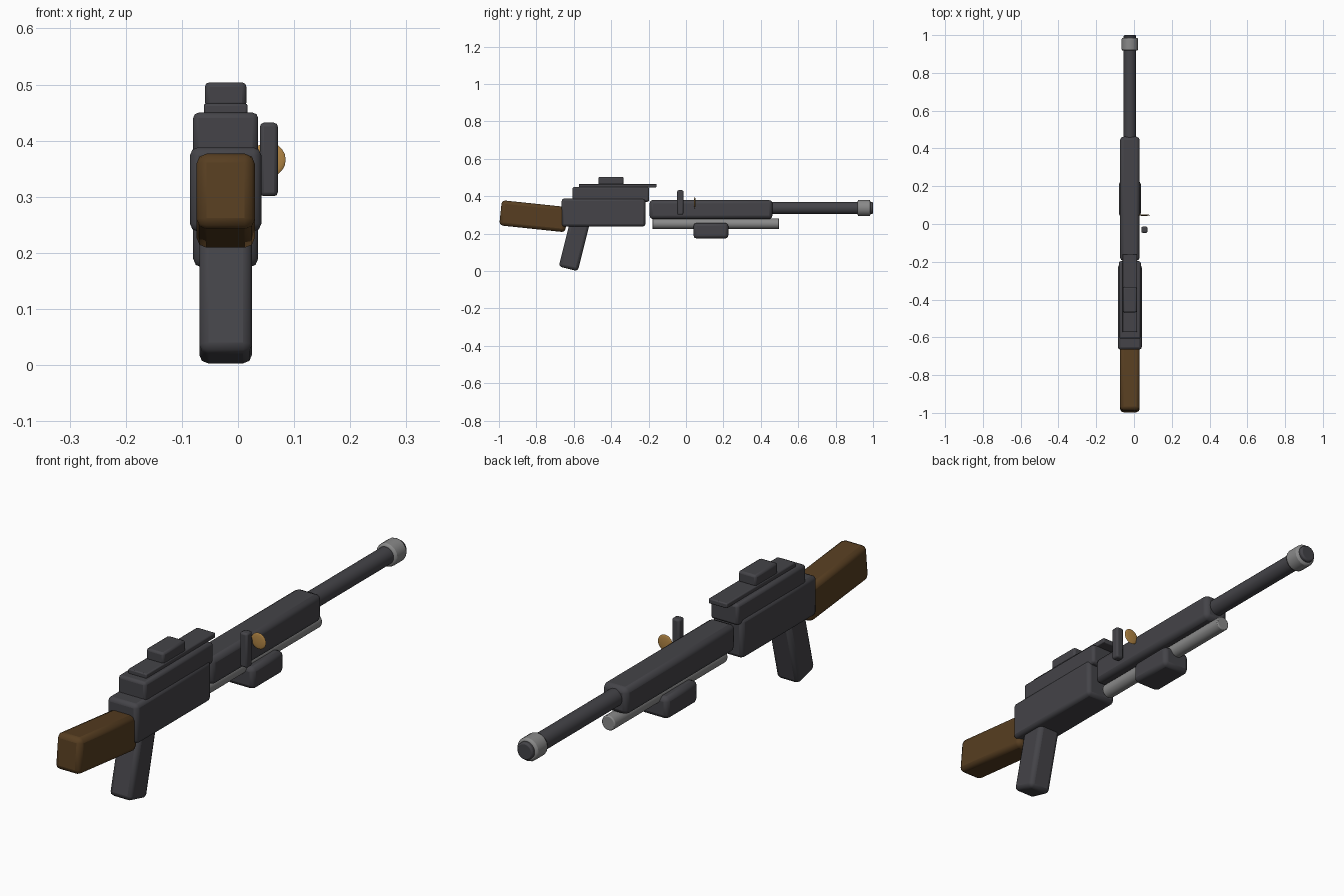
import bpy
import bmesh
from math import radians
from mathutils import Matrix

cube = bpy.data.objects.get("Cube")
if cube:
    bpy.data.objects.remove(cube, do_unlink=True)

AXIS_X = -0.022  # centre line of the body


def material(name, colour):
    mat = bpy.data.materials.new(name)
    mat.use_nodes = True
    mat.diffuse_color = (*colour, 1)
    mat.node_tree.nodes["Principled BSDF"].inputs["Base Color"].default_value = (*colour, 1)
    return mat


dark = material("dark gunmetal", (0.058, 0.057, 0.065))
wood = material("brown wood", (0.095, 0.048, 0.015))
steel = material("grey steel", (0.25, 0.25, 0.25))
brass = material("brass", (0.45, 0.24, 0.06))


def finish(name, bm, mat, place, bevel):
    """Make an object from bm, round its edges and smooth it."""
    mesh = bpy.data.meshes.new(name)
    bm.to_mesh(mesh)
    bm.free()
    mesh.materials.append(mat)
    ob = bpy.data.objects.new(name, mesh)
    ob.matrix_world = place
    bpy.context.collection.objects.link(ob)
    if bevel:
        mod = ob.modifiers.new("Rounded edges", "BEVEL")
        mod.width = bevel
        mod.segments = 2
        mod.limit_method = "ANGLE"
        mod.angle_limit = radians(40)
    bpy.ops.object.select_all(action="DESELECT")
    ob.select_set(True)
    bpy.context.view_layer.objects.active = ob
    bpy.ops.object.shade_smooth_by_angle(angle=radians(30))
    return ob


def box(name, mat, centre, size, bevel, tilt=0):
    bm = bmesh.new()
    bmesh.ops.create_cube(bm, size=1)
    bmesh.ops.scale(bm, vec=size, verts=bm.verts)
    place = Matrix.Translation(centre) @ Matrix.Rotation(radians(tilt), 4, "X")
    return finish(name, bm, mat, place, bevel)


def span_box(name, mat, width, y, z, bevel, x=AXIS_X):
    """Upright box given by its y and z ranges."""
    centre = (x, sum(y) / 2, sum(z) / 2)
    return box(name, mat, centre, (width, y[1] - y[0], z[1] - z[0]), bevel)


def rod(name, mat, radius, y, z, bevel, sides=24):
    """Cylinder along y."""
    bm = bmesh.new()
    bmesh.ops.create_cone(bm, cap_ends=True, segments=sides, radius1=radius,
                          radius2=radius, depth=y[1] - y[0])
    place = Matrix.Translation((AXIS_X, sum(y) / 2, z)) @ Matrix.Rotation(radians(90), 4, "X")
    return finish(name, bm, mat, place, bevel)


# Stock and grip
box("stock", wood, (AXIS_X, -0.815, 0.293), (0.104, 0.355, 0.135), 0.018, -6)
box("pistol_grip", dark, (AXIS_X, -0.598, 0.138), (0.094, 0.105, 0.26), 0.016, -14)

# Receiver, cover and sight rail
span_box("receiver", dark, 0.127, (-0.665, -0.217), (0.238, 0.388), 0.014)
span_box("receiver_cover", dark, 0.116, (-0.607, -0.197), (0.37, 0.45), 0.01)
span_box("sight_rail", dark, 0.078, (-0.573, -0.158), (0.447, 0.466), 0.004)
span_box("rear_sight", dark, 0.074, (-0.468, -0.334), (0.46, 0.504), 0.008)

# Handguard, barrel and muzzle
span_box("handguard", dark, 0.104, (-0.195, 0.462), (0.278, 0.38), 0.018)
rod("barrel", dark, 0.033, (0.4, 1.0), 0.337, 0.006)
rod("muzzle_ring", steel, 0.044, (0.918, 0.986), 0.337, 0.008, 16)

# Under-barrel tube and fore grip
rod("under_tube", steel, 0.028, (-0.18, 0.498), 0.253, 0.004)
span_box("fore_grip", dark, 0.116, (0.04, 0.226), (0.174, 0.257), 0.016)

# Side lever and brass disc
span_box("side_lever", dark, 0.032, (-0.047, -0.014), (0.301, 0.432), 0.007, 0.055)
bm = bmesh.new()
bmesh.ops.create_uvsphere(bm, u_segments=20, v_segments=10, radius=0.031)
bmesh.ops.scale(bm, vec=(1, 1, 0.13), verts=bm.verts)
finish("brass_disc", bm, brass,
       Matrix.Translation((0.054, 0.047, 0.366)) @ Matrix.Rotation(radians(90), 4, "X"), 0)
